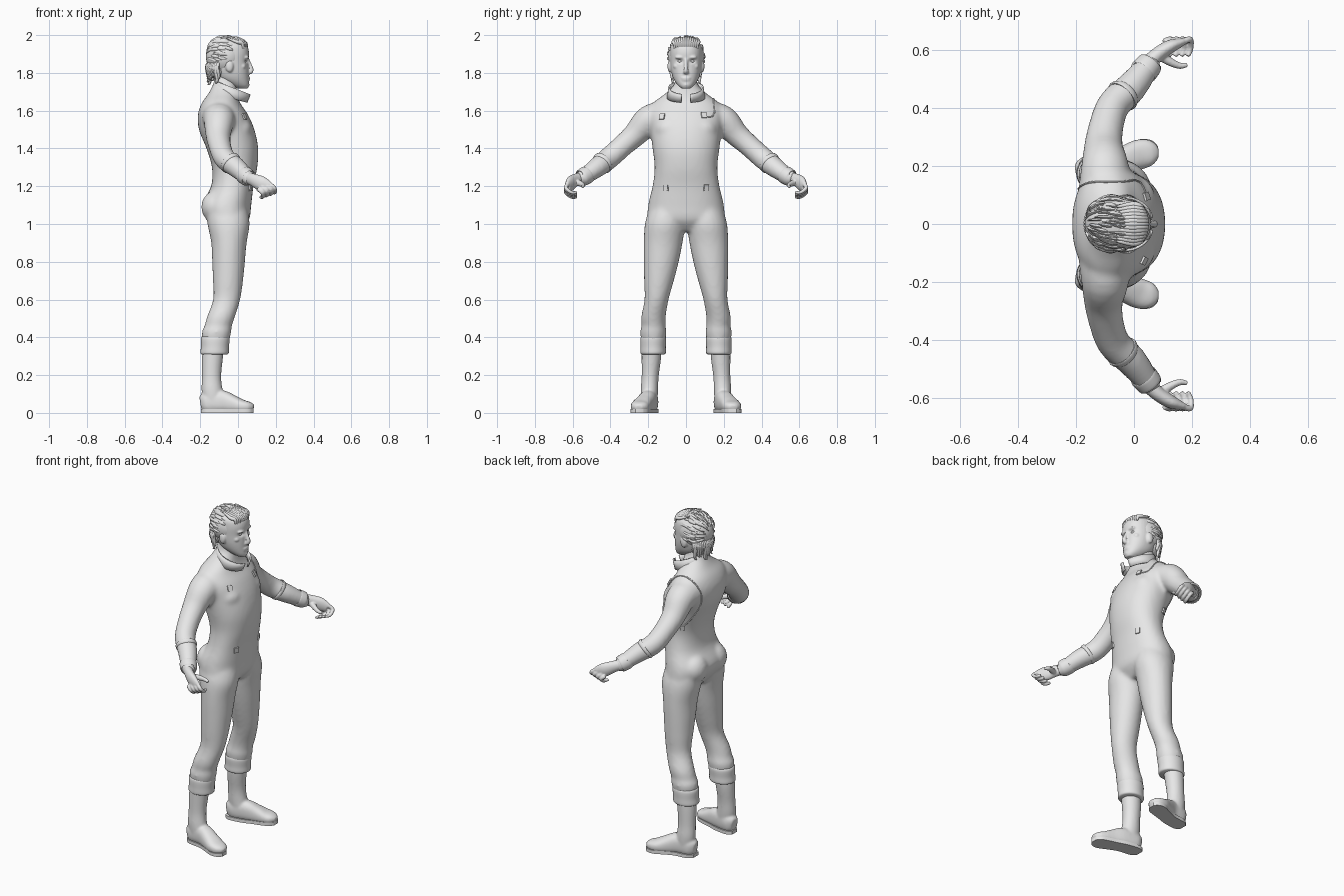
import bpy, bmesh, math, random
from mathutils import Vector, Matrix
from mathutils.bvhtree import BVHTree

if "Cube" in bpy.data.objects:
    bpy.data.objects.remove(bpy.data.objects["Cube"])

random.seed(4)
GREY = (0.8, 0.8, 0.8, 1)
grey = bpy.data.materials.new("plain_grey")
grey.use_nodes = True
grey.diffuse_color = GREY
grey.node_tree.nodes["Principled BSDF"].inputs["Base Color"].default_value = GREY
X, Y, Z = Vector((1, 0, 0)), Vector((0, 1, 0)), Vector((0, 0, 1))


def smooth_rows(rows, steps):
    """Catmull-Rom interpolation of rows of numbers."""
    out = []
    last = len(rows) - 1
    for i in range(last):
        p0, p1, p2, p3 = rows[max(i - 1, 0)], rows[i], rows[i + 1], rows[min(i + 2, last)]
        for k in range(steps):
            t = k / steps
            out.append([b + 0.5 * t * (c - a + t * (2*a - 5*b + 4*c - d + t * (3*(b - c) + d - a)))
                        for a, b, c, d in zip(p0, p1, p2, p3)])
    return out + [list(rows[-1])]


def sweep(bm, rows, side=1, flat=False, ref=Z, sides=24, steps=4, power=2.0):
    """Loft rings (x, y, z, radius_a, radius_b); flat rings stay horizontal."""
    rows = smooth_rows([(r[0], r[1] * side, *r[2:]) for r in rows], steps)
    pts = [Vector(r[:3]) for r in rows]
    rings = []
    for i, r in enumerate(rows):
        a, b = X, Y
        if not flat:
            t = (pts[min(i + 1, len(pts) - 1)] - pts[max(i - 1, 0)]).normalized()
            a = ref.cross(t).normalized()
            b = t.cross(a)
        ring = []
        for k in range(sides):
            c, s = math.cos(math.tau * k / sides), math.sin(math.tau * k / sides)
            c = math.copysign(abs(c) ** (2 / power), c)
            s = math.copysign(abs(s) ** (2 / power), s)
            ring.append(bm.verts.new(pts[i] + a * c * r[3] + b * s * r[4]))
        rings.append(ring)
    for lo, hi in zip(rings, rings[1:]):
        for k in range(sides):
            n = (k + 1) % sides
            bm.faces.new((lo[k], lo[n], hi[n], hi[k]))
    bm.faces.new(rings[0][::-1])
    bm.faces.new(rings[-1])


def blob(bm, centre, radii, segments=20):
    m = Matrix.Translation(centre) @ Matrix.Diagonal((*radii, 1))
    bmesh.ops.create_uvsphere(bm, u_segments=segments, v_segments=segments // 2, radius=1, matrix=m)


def finish(bm, name, voxel=0, relax=0, angle=40):
    """Turn a bmesh into an object, optionally fusing its volumes."""
    bmesh.ops.recalc_face_normals(bm, faces=bm.faces[:])
    mesh = bpy.data.meshes.new(name)
    bm.to_mesh(mesh)
    bm.free()
    obj = bpy.data.objects.new(name, mesh)
    bpy.context.collection.objects.link(obj)
    if voxel:
        mod = obj.modifiers.new("fuse", "REMESH")
        mod.mode, mod.voxel_size = "VOXEL", voxel
        mod = obj.modifiers.new("relax", "SMOOTH")
        mod.factor, mod.iterations = 0.5, relax
        deps = bpy.context.evaluated_depsgraph_get()
        obj.data = bpy.data.meshes.new_from_object(obj.evaluated_get(deps))
        obj.modifiers.clear()
    obj.data.materials.clear()
    obj.data.materials.append(grey)
    for p in obj.data.polygons:
        p.use_smooth = True
    if not voxel:
        obj.data.set_sharp_from_angle(angle=math.radians(angle))
    return obj


# Suit: torso, legs and sleeves fused together
TORSO = [(-.05, 0, .96, .06, .09), (-.052, 0, 1.02, .11, .195), (-.06, 0, 1.1, .13, .2),
         (-.03, 0, 1.2, .112, .177), (-.018, 0, 1.3, .12, .166), (-.03, 0, 1.4, .137, .177),
         (-.06, 0, 1.5, .147, .19), (-.08, 0, 1.58, .132, .2), (-.09, 0, 1.64, .102, .175),
         (-.08, 0, 1.69, .077, .11), (-.07, 0, 1.74, .062, .062), (-.06, 0, 1.8, .055, .055)]
LEG = [(-.06, .1, 1.08, .11, .095), (-.05, .111, 1, .112, .107), (-.048, .121, .9, .094, .103),
       (-.05, .131, .8, .087, .093), (-.053, .143, .7, .08, .079), (-.06, .156, .6, .072, .064),
       (-.09, .172, .51, .074, .065), (-.105, .172, .46, .073, .064),
       (-.113, .173, .43, .078, .07), (-.118, .173, .38, .072, .064)]
ARM = [(-.1, .13, 1.565, .09, .085), (-.1, .2, 1.545, .082, .08), (-.105, .27, 1.472, .067, .064),
       (-.095, .34, 1.41, .06, .058), (-.07, .41, 1.347, .057, .058), (-.01, .47, 1.3, .054, .053),
       (.045, .54, 1.25, .042, .042), (.07, .57, 1.236, .032, .034)]
bm = bmesh.new()
sweep(bm, TORSO, flat=True, sides=40, power=2.2)
for s in (1, -1):
    sweep(bm, LEG, s, flat=True)
    sweep(bm, ARM, s)
    blob(bm, (-.12, s * .09, 1.09), (.075, .085, .085))
    blob(bm, (-.005, s * .085, 1.5), (.08, .085, .07))
suit = finish(bm, "suit", .011, 7)
tree = BVHTree.FromPolygons([v.co for v in suit.data.vertices],
                            [p.vertices[:] for p in suit.data.polygons])

FOOT = [(-.197, .186, .05, .025, .04), (-.165, .19, .055, .044, .056), (-.09, .2, .06, .045, .06),
        (-.03, .222, .047, .048, .048), (.02, .24, .036, .052, .035), (.06, .246, .031, .043, .027),
        (.083, .248, .026, .02, .016)]
SHAFT = [(-.128, .182, .36, .058, .053), (-.136, .184, .28, .055, .051), (-.14, .19, .19, .051, .045),
         (-.137, .194, .12, .056, .046), (-.125, .195, .05, .06, .044)]
for s, label in ((1, "left"), (-1, "right")):
    # Turned-down trouser cuff
    bm = bmesh.new()
    sweep(bm, [(-.118, .173, .41, .066, .058), (-.12, .173, .395, .076, .068),
               (-.122, .174, .35, .074, .067), (-.124, .174, .318, .075, .067),
               (-.125, .175, .31, .068, .06)], s, flat=True, sides=32)
    finish(bm, label + "_trouser_cuff")

    # Boot and sole
    bm = bmesh.new()
    sweep(bm, FOOT, s, power=2.5)
    sweep(bm, SHAFT, s, flat=True)
    for v in bm.verts:
        v.co.z = max(v.co.z, .004)
    finish(bm, label + "_boot", .007, 4)
    bm = bmesh.new()
    outline = smooth_rows(FOOT, 4)
    loop = [(r[0], s * (r[1] + r[3])) for r in outline]
    loop += [(r[0], s * (r[1] - r[3])) for r in reversed(outline)]
    sole = bm.faces.new([bm.verts.new((x, y, 0)) for x, y in loop])
    lifted = bmesh.ops.extrude_face_region(bm, geom=[sole])["geom"]
    bmesh.ops.translate(bm, vec=Z * .02, verts=[g for g in lifted if isinstance(g, bmesh.types.BMVert)])
    finish(bm, label + "_boot_sole")

    # Sleeve cuff and forearm seam
    bm = bmesh.new()
    sweep(bm, [(.03, .522, 1.263, .044, .044), (.033, .526, 1.26, .048, .048),
               (.055, .552, 1.244, .045, .045), (.058, .556, 1.242, .036, .036)], s)
    sweep(bm, [(-.045, .436, 1.328, .05, .05), (-.042, .439, 1.325, .059, .059),
               (-.034, .447, 1.319, .058, .058), (-.031, .45, 1.316, .05, .05)], s)
    finish(bm, label + "_sleeve_bands")

    # Hand with curled fingers
    bm = bmesh.new()
    sweep(bm, [(.055, .56, 1.243, .027, .03), (.085, .587, 1.232, .025, .034),
               (.125, .612, 1.213, .023, .04), (.165, .627, 1.198, .014, .028)], s)
    for i in range(4):
        k = Vector((.17 - .022 * i, .628, 1.21 - .008 * i))
        bends = [(0, 0, 0), (.024, .008, -.02), (.026, -.022, -.043), (.015, -.05, -.043)]
        sweep(bm, [(*(k + Vector(b)), .0115 - .001 * j, .0115 - .001 * j)
                   for j, b in enumerate(bends)], s, ref=X, sides=12)
    sweep(bm, [(.09, .58, 1.222, .018, .018), (.13, .556, 1.212, .014, .015),
               (.16, .545, 1.204, .011, .012), (.183, .549, 1.198, .008, .009)], s, sides=12)
    finish(bm, label + "_hand", .0045, 2)

# Head with brow, nose, lips and ears
HEAD = [(.025, 0, 1.717, .026, .022), (.006, 0, 1.735, .052, .044), (-.022, 0, 1.768, .08, .066),
        (-.035, 0, 1.81, .092, .079), (-.045, 0, 1.86, .1, .085), (-.045, 0, 1.91, .103, .086),
        (-.045, 0, 1.95, .09, .078), (-.045, 0, 1.982, .045, .045)]
bm = bmesh.new()
sweep(bm, HEAD, flat=True, sides=36, power=2.2)
sweep(bm, [(.05, 0, 1.872, .01, .01), (.061, 0, 1.845, .011, .01), (.069, 0, 1.815, .014, .013),
           (.06, 0, 1.8, .011, .016)], ref=Y, sides=16)
blob(bm, (.045, 0, 1.737), (.016, .022, .015))
for z, d in ((1.773, .062), (1.762, .06)):
    blob(bm, (d - .008, 0, z), (.011, .025, .006))
for s in (1, -1):
    blob(bm, (.043, s * .032, 1.882), (.016, .027, .008))
    blob(bm, (.022, s * .048, 1.835), (.02, .02, .018))
    blob(bm, (-.045, s * .086, 1.835), (.021, .012, .032))
head = finish(bm, "head", .005, 3)
for v in head.data.vertices:
    if v.co.x > 0:
        for s in (1, -1):
            dy, dz = (v.co.y - s * .032) / .016, (v.co.z - 1.862) / .01
            v.co.x -= .012 * math.exp(-dy * dy - dz * dz)
bm = bmesh.new()
for s in (1, -1):
    blob(bm, (.031, s * .032, 1.862), (.013, .014, .009))
finish(bm, "eyes")

# Swept-back hair: base cap with overlapping locks
C, R = Vector((-.066, 0, 1.888)), Vector((.104, .096, .104))


def on_cap(t, p, lift=1.0):
    d = Vector((math.cos(t), math.sin(t) * math.sin(p), math.sin(t) * math.cos(p)))
    return C + Vector([a * b * lift for a, b in zip(d, R)])


bm = bmesh.new()
blob(bm, C, R, 40)
blob(bm, (-.1, 0, 1.82), (.062, .07, .055), 24)
for i in range(150):
    p, t0 = random.uniform(-1.9, 1.9), random.uniform(.35, 2.2)
    span, w = random.uniform(.4, .8), random.uniform(.006, .01)
    path = [on_cap(t0 + span * k / 3, p + .1 * k / 3, lift)
            for k, lift in enumerate((.97, 1.01, 1.02, 1.0))]
    if any(q.x > -.035 and q.z < 1.915 for q in path):
        continue
    sweep(bm, [(*q, w * f, w * f * .8) for q, f in zip(path, (.6, 1, .8, .15))],
          ref=Y, sides=6, steps=3)
for i in range(22):
    a = (i / 21 - .5) * 2.5
    x, y, drop = -.085 - .078 * math.cos(a), .085 * math.sin(a), random.uniform(.05, .1)
    sweep(bm, [(x + .01, y * .95, 1.86, .006, .006), (x, y, 1.83, .012, .012),
               (x + .008, y * .93, 1.85 - drop, .008, .008),
               (x - .002, y * .9, 1.835 - drop, .002, .002)], ref=Y, sides=6, steps=3)
for i in range(13):
    y = (i / 12 - .5) * .12
    sweep(bm, [(.045 - y * y * 5, y, 1.93, .005, .005), (.04 - y * y * 5, y, 1.957, .01, .011),
               (-.005, y * 1.1, 1.982 - y * y * 5, .01, .012), (-.06, y, 1.985, .004, .004)],
          ref=Y, sides=8, steps=3)
finish(bm, "hair", angle=60)

# Open standing collar
bm = bmesh.new()
columns = []
for k in range(41):
    a = math.radians(14 + 332 * k / 40)
    c, s = math.cos(a), math.sin(a)
    columns.append([bm.verts.new(v) for v in (
        (-.042 + .09 * c, .1 * s, 1.668 - .026 * c), (-.032 + .09 * c, .092 * s, 1.695 - .03 * c),
        (-.028 + .093 * c, .09 * s, 1.722 - .036 * c))])
for l, r in zip(columns, columns[1:]):
    for j in range(2):
        bm.faces.new((l[j], r[j], r[j + 1], l[j + 1]))
collar = finish(bm, "collar")
mod = collar.modifiers.new("thickness", "SOLIDIFY")
mod.thickness, mod.offset = .009, 0

# Flap seam running over the left shoulder to the side of the waist
SEAM = [(.07, .1, 1.585), (.05, .15, 1.58), (.03, .17, 1.61), (0, .17, 1.66), (-.08, .165, 1.69),
        (-.16, .155, 1.66), (-.21, .13, 1.58), (-.21, .13, 1.5), (-.18, .15, 1.42), (-.1, .18, 1.35)]
bm = bmesh.new()
snapped = [tree.find_nearest(Vector(q))[0] for q in smooth_rows(SEAM, 6)]
sweep(bm, [(*q, .004, .004) for q in snapped], ref=Vector((.3, .9, .2)), sides=8, steps=1)
finish(bm, "shoulder_flap_seam")

# Small square clasps on chest, waist and side
bm = bmesh.new()
for spot in ((.06, .1, 1.585), (.06, -.14, 1.58), (.08, .115, 1.19), (.08, -.115, 1.19), (-.1, .18, 1.345)):
    point, normal, _, _ = tree.find_nearest(Vector(spot))
    turn = normal.to_track_quat("Z", "Y").to_matrix().to_4x4()
    bmesh.ops.create_cube(bm, size=1, matrix=Matrix.Translation(point) @ turn
                          @ Matrix.Diagonal((.028, .032, .014, 1)))
finish(bm, "clasps")
